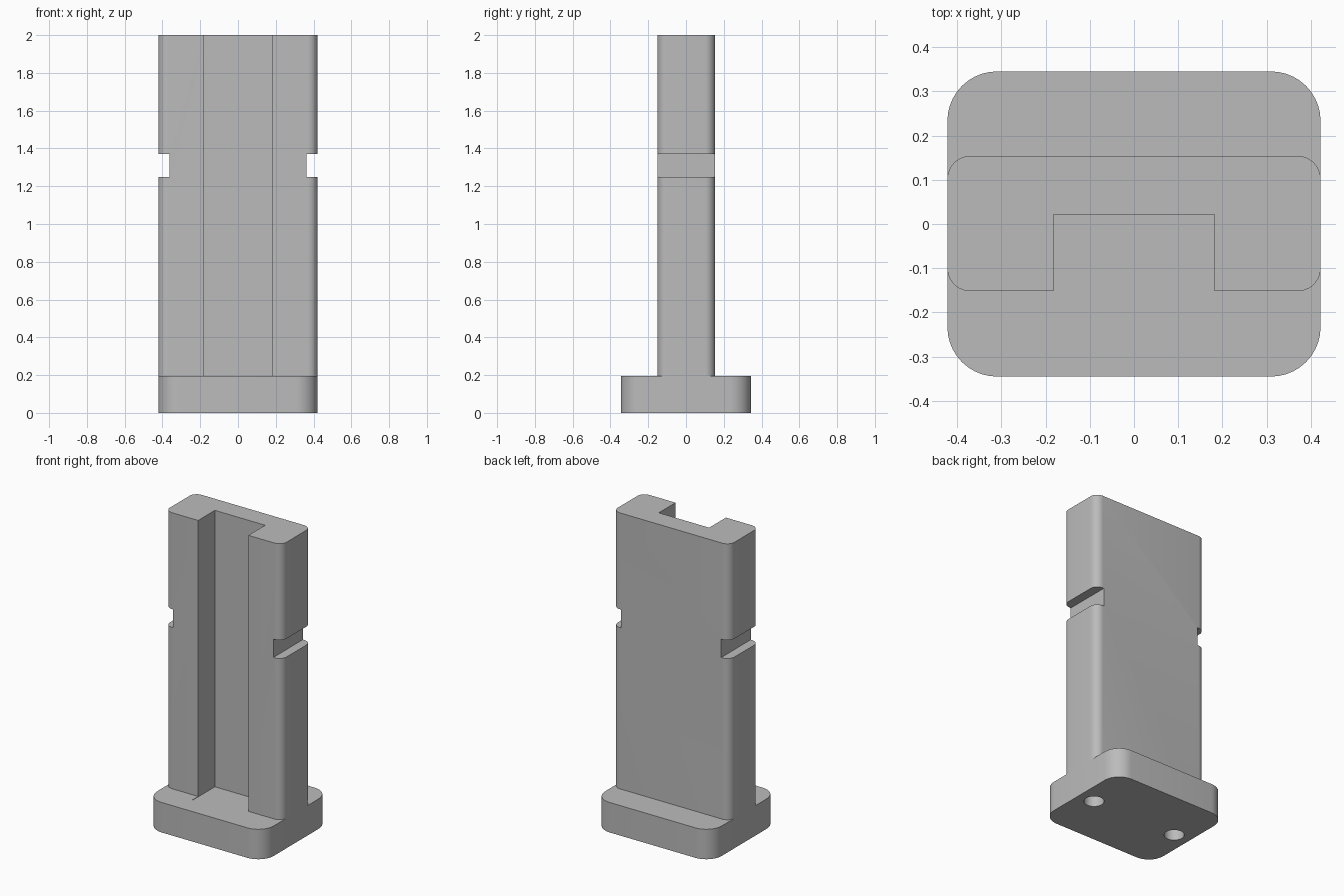
import bpy, bmesh, math

cube = bpy.data.objects.get("Cube")
if cube:
    bpy.data.objects.remove(cube, do_unlink=True)

grey = bpy.data.materials.new("plain_grey")
grey.use_nodes = True
colour = (0.5, 0.5, 0.5, 1)
grey.diffuse_color = colour
grey.node_tree.nodes["Principled BSDF"].inputs["Base Color"].default_value = colour


def finish(bm, name):
    mesh = bpy.data.meshes.new(name)
    bm.to_mesh(mesh)
    bm.free()
    mesh.materials.append(grey)
    obj = bpy.data.objects.new(name, mesh)
    bpy.context.collection.objects.link(obj)
    return obj


def block(name, low, high, radius=0):
    """Box between two corners, with optional rounded vertical edges."""
    bm = bmesh.new()
    bmesh.ops.create_cube(bm, size=1)
    for v in bm.verts:
        v.co = [(a + b) / 2 + c * (b - a) for a, b, c in zip(low, high, v.co)]
    if radius:
        upright = [e for e in bm.edges
                   if abs(e.verts[0].co.z - e.verts[1].co.z) > 0.01]
        bmesh.ops.bevel(bm, geom=upright, offset=radius, segments=10,
                        profile=0.5, affect='EDGES')
    return finish(bm, name)


def rod(name, x, radius, low, high):
    bm = bmesh.new()
    bmesh.ops.create_cone(bm, cap_ends=True, segments=40, radius1=radius,
                          radius2=radius, depth=high - low)
    bmesh.ops.translate(bm, verts=bm.verts, vec=(x, 0, (low + high) / 2))
    return finish(bm, name)


def cut(obj, cutters):
    bpy.context.view_layer.objects.active = obj
    for cutter in cutters:
        cutter.hide_render = True
        mod = obj.modifiers.new("cut", 'BOOLEAN')
        mod.operation = 'DIFFERENCE'
        mod.solver = 'EXACT'
        mod.object = cutter
        bpy.ops.object.modifier_apply(modifier=mod.name)


def smooth(obj):
    bpy.ops.object.select_all(action='DESELECT')
    obj.select_set(True)
    bpy.context.view_layer.objects.active = obj
    bpy.ops.object.shade_smooth_by_angle(angle=math.radians(30))


half_width = 0.422
base_top = 0.196

# Main parts
base = block("base", (-half_width, -0.345, 0), (half_width, 0.345, base_top), 0.112)
column = block("column", (-half_width, -0.152, base_top), (half_width, 0.154, 2), 0.052)

# Front channel, leaving a very shallow recess in the base
channel = block("channel_cutter", (-0.182, -0.21, base_top - 0.003), (0.182, 0.021, 2.1))

# Side notches and underside holes
notches = [block("notch_cutter", (min(s * 0.362, s * 0.6), -0.3, 1.25),
                 (max(s * 0.362, s * 0.6), 0.3, 1.37)) for s in (-1, 1)]
holes = [rod("hole_cutter", s * 0.31, 0.06, -0.1, 0.185) for s in (-1, 1)]

cut(column, [channel] + notches)
cut(base, [channel] + holes)
for helper in [channel] + notches + holes:
    bpy.data.objects.remove(helper, do_unlink=True)
for part in (base, column):
    smooth(part)
